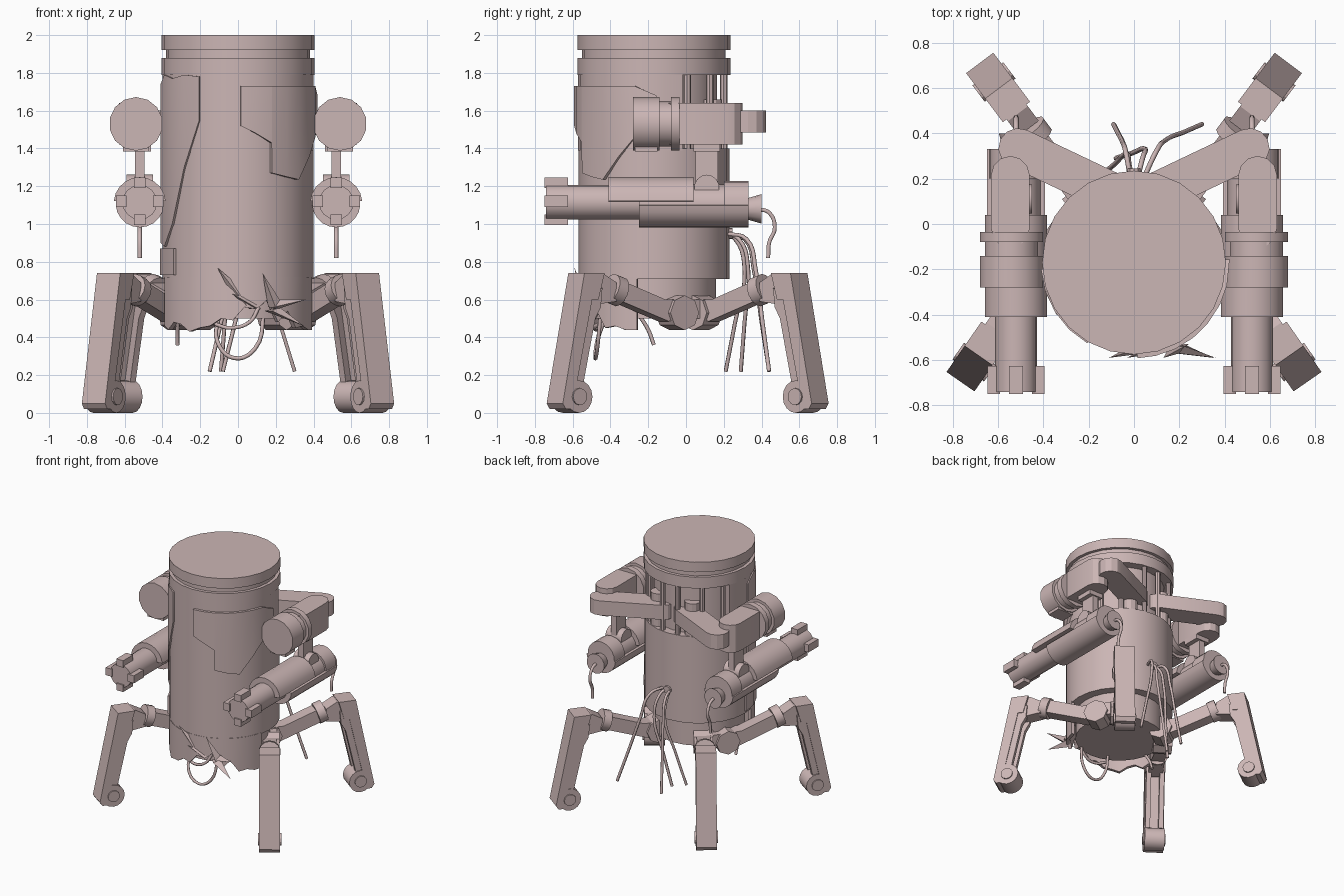
import bpy, bmesh, math
from mathutils import Vector, Matrix

if "Cube" in bpy.data.objects:
    bpy.data.objects.remove(bpy.data.objects["Cube"])

shell_mat = bpy.data.materials.new("dusty_pink")
shell_mat.diffuse_color = (0.60, 0.465, 0.46, 1)
shell_mat.use_nodes = True
shell_mat.node_tree.nodes["Principled BSDF"].inputs["Base Color"].default_value = shell_mat.diffuse_color
CY = -0.17  # y of the body axis


def finish(name, bm, M=None):
    bmesh.ops.recalc_face_normals(bm, faces=bm.faces[:])
    me = bpy.data.meshes.new(name)
    bm.to_mesh(me)
    bm.free()
    if M is not None:
        me.transform(M)
    me.materials.append(shell_mat)
    ob = bpy.data.objects.new(name, me)
    bpy.context.collection.objects.link(ob)
    bpy.ops.object.select_all(action='DESELECT')
    bpy.context.view_layer.objects.active = ob
    ob.select_set(True)
    bpy.ops.object.shade_smooth_by_angle(angle=math.radians(28))
    return ob


def cyl(name, p0, p1, r0, r1=None, seg=16, M=None):
    p0, p1 = Vector(p0), Vector(p1)
    d = p1 - p0
    T = Matrix.Translation((p0 + p1) / 2) @ d.to_track_quat('Z', 'Y').to_matrix().to_4x4()
    bm = bmesh.new()
    bmesh.ops.create_cone(bm, cap_ends=True, segments=seg, radius1=r0,
                          radius2=r0 if r1 is None else r1, depth=d.length, matrix=T)
    return finish(name, bm, M)


def prism(name, pts, a, b, M=None, axis='Y'):
    """Outline in XZ extruded along Y, or outline in XY extruded along Z."""
    at = (lambda p, w: (p[0], w, p[1])) if axis == 'Y' else (lambda p, w: (p[0], p[1], w))
    bm = bmesh.new()
    lo = [bm.verts.new(at(p, a)) for p in pts]
    hi = [bm.verts.new(at(p, b)) for p in pts]
    bm.faces.new(lo)
    bm.faces.new(hi[::-1])
    for i in range(len(pts)):
        j = (i + 1) % len(pts)
        bm.faces.new((lo[i], lo[j], hi[j], hi[i]))
    return finish(name, bm, M)


def box(name, x, y, z, M=None):
    return prism(name, [(x[0], z[0]), (x[1], z[0]), (x[1], z[1]), (x[0], z[1])], y[0], y[1], M)


def capsule(name, p, q, r, z0, z1):
    """Flat link with rounded ends, seen from above."""
    a = math.atan2(q[1] - p[1], q[0] - p[0])
    pts = []
    for c, s in ((q, -90), (p, 90)):
        for k in range(7):
            t = a + math.radians(s + 30 * k)
            pts.append((c[0] + r * math.cos(t), c[1] + r * math.sin(t)))
    return prism(name, pts, z0, z1, axis='Z')


def shell(name, cols, r0, r1, M):
    """Curved plate; columns are (degrees from the front, bottom, top)."""
    bm = bmesh.new()
    rings = []
    for deg, lo, hi in cols:
        t = math.radians(deg)
        rings.append([bm.verts.new((r * math.sin(t), -r * math.cos(t), z))
                      for r, z in ((r0, lo), (r1, lo), (r1, hi), (r0, hi))])
    for A, B in zip(rings, rings[1:]):
        for i in range(4):
            j = (i + 1) % 4
            bm.faces.new((A[i], A[j], B[j], B[i]))
    bm.faces.new(rings[0])
    bm.faces.new(rings[-1][::-1])
    return finish(name, bm, M)


def cable(name, pts, r=0.011):
    cu = bpy.data.curves.new(name, 'CURVE')
    cu.dimensions = '3D'
    cu.bevel_depth, cu.bevel_resolution, cu.resolution_u = r, 1, 5
    cu.use_fill_caps = True
    sp = cu.splines.new('BEZIER')
    sp.bezier_points.add(len(pts) - 1)
    for bp, p in zip(sp.bezier_points, pts):
        bp.co = p
        bp.handle_left_type = bp.handle_right_type = 'AUTO'
    cu.materials.append(shell_mat)
    ob = bpy.data.objects.new(name, cu)
    bpy.context.collection.objects.link(ob)


# --- Body: stacked drums round one axis
for name, z0, z1, r in (("top_cap", 1.92, 2.0, 0.405), ("cap_groove", 1.88, 1.92, 0.38),
                        ("neck_band", 1.79, 1.88, 0.405), ("inner_core", 1.38, 1.8, 0.335),
                        ("lower_drum", 0.71, 1.40, 0.40), ("hub_drum", 0.50, 0.72, 0.33)):
    cyl(name, (0, CY, z0), (0, CY, z1), r, seg=24)
AX = Matrix.Translation((0, CY, 0))
shell("front_shell", [(d, 1.39, 1.79) for d in range(-112, 113, 14)], 0.33, 0.402, AX)

# Torn skirt under the front
low = [.46, .44, .48, .47, .43, .45, .46, .50, .49, .56, .55, .60, .48, .54, .45, .46, .44, .44]
shell("torn_skirt", [(-76 + 9 * i, z, 0.72) for i, z in enumerate(low)], 0.375, 0.401, AX)

# Raised plates on the front
shell("right_plate", [(2, 1.52, 1.73), (13, 1.48, 1.73), (25, 1.43, 1.73), (25.3, 1.27, 1.73),
                      (38, 1.25, 1.73), (50, 1.235, 1.73), (64, 1.36, 1.73), (76, 1.46, 1.73),
                      (92, 1.53, 1.68)], 0.39, 0.422, AX)
shell("left_plate", [(-86, 0.9, 1.74), (-72, 0.88, 1.79), (-58, 1.0, 1.77), (-44, 1.3, 1.79),
                     (-30, 1.55, 1.78)], 0.39, 0.411, AX)
shell("left_patch", [(-90, 0.73, 0.87), (-72, 0.73, 0.87), (-56, 0.73, 0.87)], 0.39, 0.412, AX)

# Rear posts in the open bay
for d in (-62, -38, -10, 10, 38, 62):
    t = math.radians(d)
    x, y = 0.375 * math.sin(t), CY + 0.375 * math.cos(t)
    cyl("rear_post", (x, y, 1.39), (x, y, 1.80), 0.02, seg=8)
cyl("rear_plug", (0.0, 0.2, 0.95), (0.0, 0.245, 0.95), 0.03, seg=10)

# Bent shards round the hole
for a, b, tip in (((0.0, .56), (.09, .60), (-.11, .77)), ((.16, .56), (.24, .57), (.13, .74)),
                  ((.18, .54), (.20, .60), (.36, .60)), ((.14, .54), (.22, .56), (.35, .46)),
                  ((.06, .55), (.14, .58), (-.03, .63))):
    ya, yt = CY - 0.36, CY - 0.42
    bm = bmesh.new()
    v = [bm.verts.new(p) for p in ((a[0], ya, a[1]), (b[0], ya, b[1]), (tip[0], yt, tip[1]),
                                   ((a[0] + b[0]) / 2, ya - 0.04, (a[1] + b[1]) / 2 - 0.01))]
    for f in ((0, 1, 2), (0, 1, 3), (1, 2, 3), (0, 2, 3)):
        bm.faces.new([v[i] for i in f])
    finish("metal_shard", bm)

# Loose cables, front then rear
cable("front_loop", [(-.1, -.42, .52), (-.11, -.47, .38), (-.02, -.48, .29), (.09, -.47, .34), (.14, -.45, .55)])
cable("front_loop_short", [(-.12, -.46, .47), (-.04, -.5, .45), (.06, -.5, .48), (.11, -.48, .56)])
cable("side_cable", [(-.31, -.25, .52), (-.32, -.2, .44), (-.32, -.17, .36)])
for x1, x2, y1, y2 in ((-.05, -.09, .36, .44), (-.03, -.15, .31, .21), (.14, .30, .37, .44), (.05, -.08, .33, .29)):
    cable("rear_cable", [(x1 * .3, .2, .95), (x1 * .7, y1 - .05, .92), (x1, y1, .75),
                         ((x1 + x2) / 2, (y1 + y2) / 2, .48), (x2, y2, .22)])

# --- Four legs: local x runs outward with 0 at the tip, local y is width
for side in (-1, 1):
    for tag, tx, ty, dx, dy in (("front", .765, -.695, .57, -.82), ("rear", .68, .71, .6, .8)):
        d = Vector((side * dx, dy, 0)).normalized()
        n = Vector((0, 0, 1)).cross(d)
        M = Matrix.Translation((side * tx, ty, 0)) @ Matrix((d, n, (0, 0, 1))).transposed().to_4x4()
        nm = tag + "_leg_"
        prism(nm + "outer_plate", [(0, .05), (-.14, .74), (-.27, .74), (-.23, .60), (-.19, .60),
                                   (-.06, .02), (-.02, .02)], -.075, .075, M)
        prism(nm + "knee", [(-.14, .735), (-.28, .735), (-.36, .69), (-.36, .59), (-.2, .57)], -.055, .055, M)
        for w in (-.05, .05):
            prism(nm + "rail", [(-.05, .06), (-.16, .64), (-.26, .66), (-.25, .56), (-.215, .5),
                                (-.125, .1)], w - .018, w + .018, M)
        cyl(nm + "wheel", (-.105, -.075, .086), (-.105, .075, .086), .086, seg=16, M=M)
        cyl(nm + "axle", (-.105, -.085, .086), (-.105, .085, .086), .045, seg=12, M=M)
        cyl(nm + "collar", (-.42, 0, .64), (-.36, 0, .66), .08, seg=14, M=M)
        prism(nm + "arm", [(-.8, .49), (-.7, .485), (-.40, .59), (-.40, .70), (-.68, .60), (-.8, .60)],
              -.05, .05, M)
        cyl(nm + "hip", (-.79, -.07, .53), (-.79, .07, .53), .092, seg=8, M=M)
        box(nm + "mount", (-.92, -.79), (-.05, .05), (.50, .60), M)

# --- Two arms, each carrying a barrel
for s in (-1, 1):
    X = 0.52 * s
    capsule("upper_arm", (.10 * s, .14), (.51 * s, .335), .088, 1.485, 1.60)
    cyl("arm_root", (.15 * s, .13, 1.40), (.15 * s, .13, 1.66), .06, seg=12)
    capsule("forearm", (.545 * s, -.02), (.545 * s, .215), .085, 1.42, 1.64)
    for name, y0, y1, r in (("shoulder_drum", -.28, -.14, .142), ("shoulder_neck", -.15, -.07, .12),
                            ("shoulder_disc", -.08, -.035, .142)):
        cyl(name, (.54 * s, y0, 1.53), (.54 * s, y1, 1.53), r, seg=14)
    box("shoulder_foot", (.54 * s - .07, .54 * s + .07), (-.27, -.15), (1.385, 1.42))
    box("hanger", (X - .024, X + .024), (.05, .17), (1.18, 1.43))
    box("hanger_head", (X - .06, X + .06), (.04, .18), (1.385, 1.43))
    cyl("hanger_pivot", (X - .07, .11, 1.195), (X + .07, .11, 1.195), .066, seg=14)

    # Barrel, half sleeves and muzzle
    cyl("barrel", (X, -.74, 1.115), (X, -.2, 1.115), .092)
    cyl("barrel_core", (X, -.25, 1.10), (X, .33, 1.10), .108)
    G = Matrix.Translation((X, 0, 1.11)) @ Matrix.Rotation(math.radians(90), 4, 'X')
    # after the turn, zero degrees points down and the plate length lies along -y
    shell("upper_sleeve", [(a, -.04, .41) for a in range(95, 266, 17)], .085, .138, G)
    shell("lower_sleeve", [(a, -.33, .25) for a in range(-85, 86, 17)], .09, .128, G)
    shell("rear_sleeve", [(a, -.33, -.20) for a in range(85, 276, 19)], .09, .118, G)
    for k in range(4):
        R = Matrix.Translation((X, 0, 1.12)) @ Matrix.Rotation(k * math.pi / 2, 4, 'Y')
        box("muzzle_fin", (-.03, .03), (-.75, -.625), (.07, .125), R)
    cyl("tail_nozzle", (X, .32, 1.08), (X, .40, 1.08), .055, .078, seg=14)
    cable("tail_cable", [(X, .38, 1.08), (X, .44, 1.06), (X, .47, .98), (X, .44, .90), (X, .435, .82)], .012)
